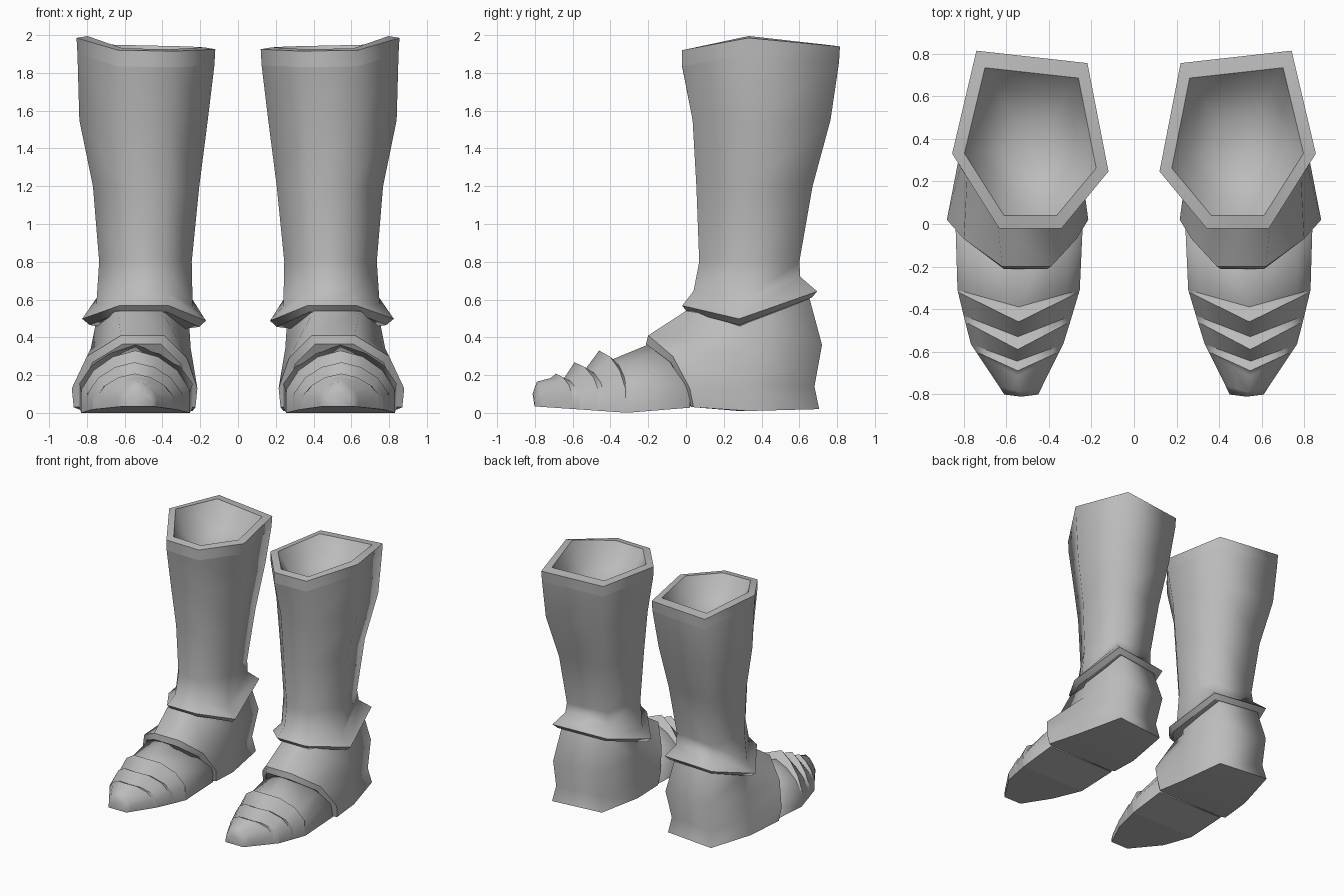
import bpy, bmesh

cube = bpy.data.objects.get("Cube")
if cube:
    bpy.data.objects.remove(cube, do_unlink=True)

steel = bpy.data.materials.new("grey_steel")
steel.use_nodes = True
GREY = (0.5, 0.5, 0.5, 1)
steel.diffuse_color = GREY
steel.node_tree.nodes["Principled BSDF"].inputs["Base Color"].default_value = GREY


def finish(name, bm, sharp_lines):
    """Shade smooth except along the given vertex lines and the sole, then mirror."""
    bmesh.ops.recalc_face_normals(bm, faces=bm.faces)
    for face in bm.faces:
        face.smooth = True
    for line in sharp_lines:
        for a, b in zip(line, line[1:] + line[:1]):
            edge = bm.edges.get((a, b))
            if edge:
                edge.smooth = False
    for edge in bm.edges:
        soles = [f.normal.z < -.9 for f in edge.link_faces]
        if any(soles) and not all(soles):
            edge.smooth = False
    mesh = bpy.data.meshes.new(name)
    bm.to_mesh(mesh)
    bm.free()
    mesh.materials.append(steel)
    obj = bpy.data.objects.new(name, mesh)
    bpy.context.collection.objects.link(obj)
    mirror = obj.modifiers.new("pair", 'MIRROR')
    mirror.use_mirror_merge = False


def bridge(bm, a, b, closed=True):
    n = len(a)
    for i in range(n if closed else n - 1):
        j = (i + 1) % n
        bm.faces.new((a[i], a[j], b[j], b[i]))


def loft(name, rings, sharp):
    """Skin a stack of rings; the rings numbered in sharp keep a hard edge."""
    bm = bmesh.new()
    loops = [[bm.verts.new(p) for p in ring] for ring in rings]
    for a, b in zip(loops, loops[1:]):
        bridge(bm, a, b)
    bm.faces.new(loops[0])
    bm.faces.new(loops[-1])
    finish(name, bm, [loops[i] for i in sharp])


# Six-sided leg outline, as fractions of its bounding box:
# front inner, front outer, outer, back outer, back inner, inner
HEX = [(.30, 0), (.70, 0), (1, .42), (.845, 1), (.135, .93), (0, .32)]
RIM_TILT = [0, .005, .07, .025, .015, .01]
CUFF_TILT = [0, 0, -.07, .075, .06, -.08]
FLAT = [0] * 6


def hex_ring(z, x0, x1, y0, y1, tilt=FLAT):
    return [(x0 + u * (x1 - x0), y0 + v * (y1 - y0), z + t)
            for (u, v), t in zip(HEX, tilt)]


# Tall shaft: flared ankle cuff below, banded rim and shallow bowl on top
loft("shaft_and_cuff", [
    hex_ring(.525, .29, .72, .06, .60, CUFF_TILT),
    hex_ring(.535, .205, .785, .005, .665, CUFF_TILT),
    hex_ring(.568, .17, .825, -.02, .695, CUFF_TILT),
    hex_ring(.645, .24, .75, .04, .605, CUFF_TILT),
    hex_ring(.80, .245, .735, .07, .60),
    hex_ring(1.2, .205, .768, .055, .67),
    hex_ring(1.55, .16, .84, .035, .765),
    hex_ring(1.83, .125, .85, -.02, .81, RIM_TILT),
    hex_ring(1.915, .12, .855, -.02, .815, RIM_TILT),
    hex_ring(1.925, .178, .797, .04, .735, RIM_TILT),
    hex_ring(1.80, .25, .72, .13, .64),
    hex_ring(1.72, .37, .60, .26, .49),
], [0, 1, 2, 7, 8, 9])

# Heel and instep plate: four upright columns plus a forward arch
bm = bmesh.new()
columns = [
    [(.24, .28, .01), (.25, .28, .14), (.25, .28, .34), (.26, .27, .49)],
    [(.30, .66, .02), (.32, .64, .14), (.29, .68, .36), (.33, .61, .62)],
    [(.72, .705, .02), (.70, .68, .14), (.70, .72, .36), (.67, .65, .62)],
    [(.82, .33, .01), (.80, .33, .14), (.78, .33, .34), (.75, .33, .49)],
]
inner, back_in, back_out, outer = [[bm.verts.new(p) for p in c] for c in columns]
for a, b in ((inner, back_in), (back_in, back_out), (back_out, outer)):
    bridge(bm, a, b, closed=False)
front_in = bm.verts.new((.40, 0, .54))
front_out = bm.verts.new((.64, 0, .54))
arch = [(.225, .04, .03), (.215, .02, .13), (.27, -.07, .29), (.39, -.2, .41),
        (.62, -.2, .41), (.80, -.07, .30), (.88, .02, .13), (.87, .04, .03)]
edge = [bm.verts.new(p) for p in arch]
lip = [bm.verts.new((.545 + (x - .545) * .88, y - .012, .03 + (z - .03) * .88))
       for x, y, z in arch]
middle = inner[:3] + [front_in, front_out] + outer[2::-1]
bridge(bm, edge, middle, closed=False)
bridge(bm, lip, edge, closed=False)
bm.faces.new((inner[2], inner[3], front_in))
bm.faces.new((outer[2], outer[3], front_out))
bm.faces.new((front_in, inner[3], back_in[3], back_out[3], outer[3], front_out))
bm.faces.new((inner[0], back_in[0], back_out[0], outer[0]))
bm.faces.new((edge[0], inner[0], outer[0], edge[7]))
bm.faces.new((lip[0], edge[0], edge[7], lip[7]))
bm.faces.new(lip)
ankle_top = [front_in, inner[3], back_in[3], back_out[3], outer[3], front_out]
finish("heel_and_instep", bm, [edge, lip, ankle_top])


def lerp_table(table, y):
    """Read a value at y from (y, value) pairs sorted by y."""
    y = max(table[0][0], min(table[-1][0], y))
    for (y0, a), (y1, b) in zip(table, table[1:]):
        if y <= y1:
            return a + (b - a) * (y - y0) / (y1 - y0)


INNER_X = [(-.8, .45), (-.56, .33), (-.31, .255), (-.25, .24), (.1, .24)]
OUTER_X = [(-.8, .61), (-.56, .77), (-.31, .83), (-.25, .84), (.1, .84)]
SOLE_Z = [(-.81, .035), (-.3, 0), (.05, .03)]
# Half arch: sideways fraction, height fraction, backward sweep fraction
HALF = [(1, 0, 1), (1, .38, 1), (.78, .68, .78), (.42, .90, .42)]
ARCH = [(-u, h, s) for u, h, s in HALF] + [(0, 1, 0)] + HALF[::-1]


def toe_ring(y, sweep, top):
    side = y + sweep
    x0, x1 = lerp_table(INNER_X, side), lerp_table(OUTER_X, side)
    base = lerp_table(SOLE_Z, side)
    return [((x0 + x1) / 2 + u * (x1 - x0) / 2, y + sweep * s,
             base + h * (top - base)) for u, h, s in ARCH]


# Toe cap with three raised chevron ridges
loft("toe_plates", [toe_ring(*r) for r in [
    (-.18, .20, .37),
    (-.39, .08, .283), (-.46, .14, .33),
    (-.53, .10, .235), (-.59, .13, .268),
    (-.645, .08, .185), (-.69, .09, .208),
    (-.715, .10, .185), (-.79, .03, .165), (-.812, .01, .10),
]], [1, 2, 3, 4, 5, 6])
